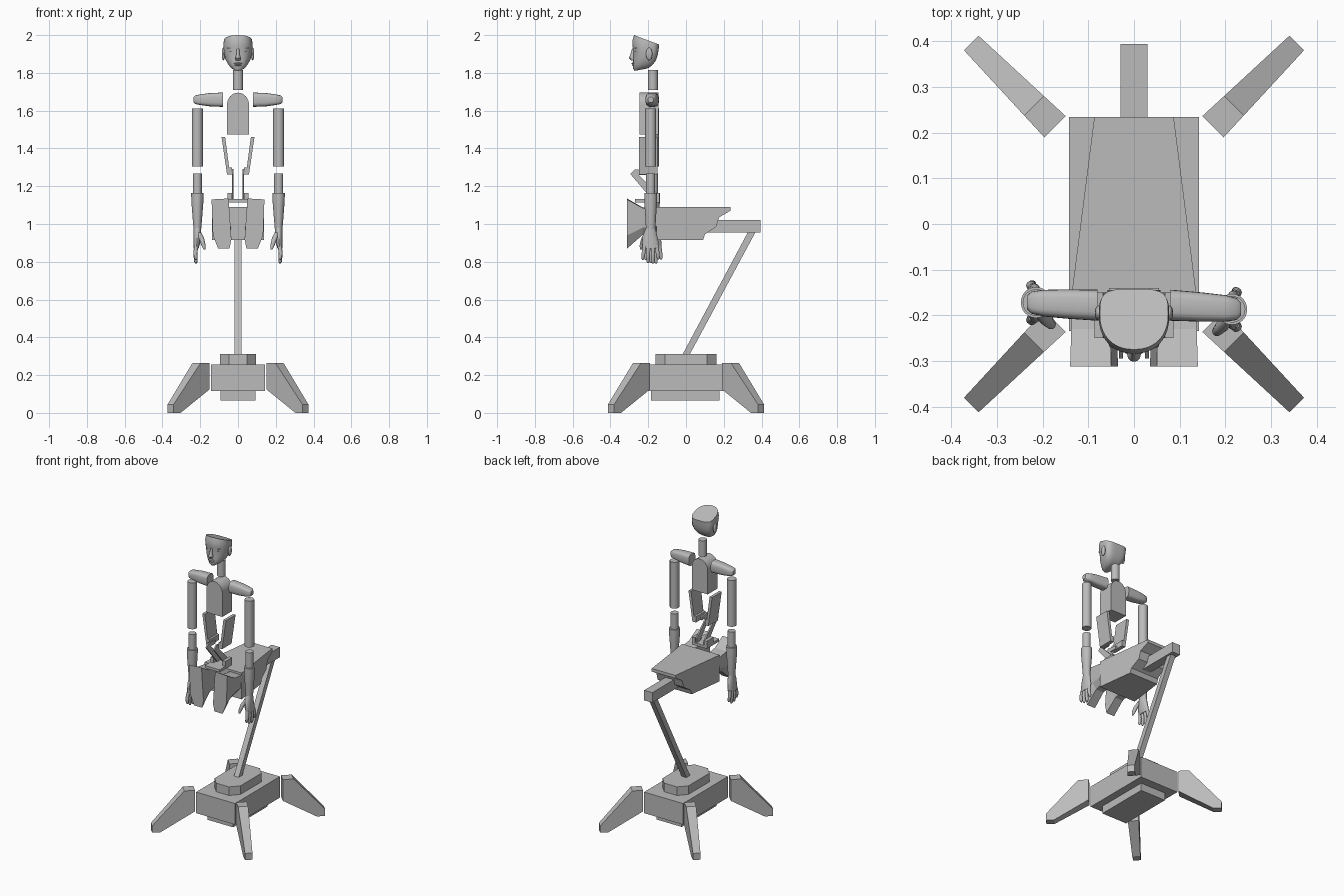
import bpy, bmesh
from math import sin, cos, pi, copysign
from mathutils import Vector, Matrix

if "Cube" in bpy.data.objects:
    bpy.data.objects.remove(bpy.data.objects["Cube"])

grey = bpy.data.materials.new("plain grey")
grey.use_nodes = True
tone = (0.5, 0.5, 0.5, 1)
grey.diffuse_color = tone
grey.node_tree.nodes["Principled BSDF"].inputs["Base Color"].default_value = tone


def finish(name, bm, smooth=False):
    bmesh.ops.recalc_face_normals(bm, faces=bm.faces)
    mesh = bpy.data.meshes.new(name)
    bm.to_mesh(mesh)
    bm.free()
    mesh.materials.append(grey)
    ob = bpy.data.objects.new(name, mesh)
    bpy.context.collection.objects.link(ob)
    if smooth:
        bpy.ops.object.select_all(action="DESELECT")
        ob.select_set(True)
        bpy.context.view_layer.objects.active = ob
        bpy.ops.object.shade_smooth_by_angle(angle=0.7)
    return ob


def skin(bm, rings):
    """Join equal rings of points into a capped tube."""
    loops = [[bm.verts.new(p) for p in ring] for ring in rings]
    n = len(loops[0])
    for a, b in zip(loops, loops[1:]):
        for i in range(n):
            bm.faces.new((a[i], a[(i + 1) % n], b[(i + 1) % n], b[i]))
    bm.faces.new(loops[0][::-1])
    bm.faces.new(loops[-1])


def loft(name, rings, smooth=False):
    bm = bmesh.new()
    skin(bm, rings)
    return finish(name, bm, smooth)


def box(name, x, y, z):
    return loft(name, [[(x[i], y[0], z[0]), (x[i], y[1], z[0]),
                        (x[i], y[1], z[1]), (x[i], y[0], z[1])] for i in (0, 1)])


def side_plate(name, profile, x0, x1):
    """Extrude a (y, z) profile along x."""
    return loft(name, [[(x, y, z) for y, z in profile] for x in (x0, x1)])


def oval(c, rx, ry, n=24):
    return [(c[0] + rx * cos(2 * pi * i / n), c[1] + ry * sin(2 * pi * i / n), c[2])
            for i in range(n)]


def column(name, stations, n=24):
    """Smooth tube through (x, y, z, rx, ry) stations."""
    return loft(name, [oval(s[:3], s[3], s[4], n) for s in stations], True)


def blob(bm, c, size):
    m = Matrix.Translation(c) @ Matrix.Diagonal((*size, 1))
    bmesh.ops.create_uvsphere(bm, u_segments=16, v_segments=10, radius=1, matrix=m)


# Base: body, underside, chamfered turntable
box("base_body", (-.143, .143), (-.235, .235), (.115, .255))
box("base_underside", (-.093, .093), (-.185, .178), (.065, .115))
octagon = [(.047, -.162), (.095, -.11), (.095, .11), (.047, .162)]
octagon += [(-x, -y) for x, y in octagon]
loft("turntable", [[(x, y, z) for x, y in octagon] for z in (.255, .312)])

# Four splayed feet, tapering outward
foot = [(0, .125), (0, .265), (.065, .265), (.26, .045), (.26, 0), (.21, 0)]
for sx, px in ((1, "left"), (-1, "right")):
    for sy, py in ((1, "back"), (-1, "front")):
        rings = []
        for side in (-1, 1):
            ring = []
            for t, z in foot:
                w = side * (.033 - .04 * t)
                ring.append((sx * (.173 + (t + w) * .707), sy * (.213 + (t - w) * .707), z))
            rings.append(ring)
        loft(f"{py}_{px}_foot", rings)

# Strut and rear bar
side_plate("strut", [(-.018, .31), (.02, .31), (.368, .957), (.328, .957)], -.018, .018)
box("rear_bar", (-.03, .03), (.06, .395), (.955, 1.022))

# Tapered seat body with a cut-away rear underside
seat = [(-.157, 1.09), (.235, 1.09), (.235, 1.07), (.175, 1.035),
        (.16, .985), (.1, .945), (.09, .915), (-.157, .915)]
loft("seat_body", [[(s * (.117 - .128 * y), y, z) for y, z in seat] for s in (-1, 1)])

# Flared front guards
guard = [(.05, 1.135), (.14, 1.13), (.133, .94), (.105, .87), (.045, .87), (.035, .92)]
for s, label in ((1, "left"), (-1, "right")):
    rings = []
    for y, k in ((-.312, 1), (-.23, .55), (-.157, .45)):
        rings.append([(s * (x if k == 1 else .09 + (x - .09) * .95), y, 1.03 + (z - 1.03) * k)
                      for x, z in guard])
    loft(f"{label}_guard", rings)

# Pelvis plate, links and waist plates
box("pelvis_plate", (-.055, .055), (-.27, -.14), (1.115, 1.132))
link = [(-.295, 1.265), (-.27, 1.29), (-.2, 1.28), (-.2, 1.26), (-.25, 1.26),
        (-.15, 1.16), (-.15, 1.13), (-.18, 1.13)]
for s, label in ((1, "left"), (-1, "right")):
    box(f"{label}_hip_block", (s * .033, s * .055), (-.21, -.14), (1.13, 1.165))
    side_plate(f"{label}_link", link, s * .024, s * .033)
    box(f"{label}_link_pad", (s * .033, s * .052), (-.25, -.15), (1.262, 1.3))
    outline = [(.068, 1.46), (.087, 1.46), (.058, 1.262), (.042, 1.262)]
    loft(f"{label}_waist_plate", [[(s * x, y, z) for x, z in outline] for y in (-.25, -.15)])

# Arch-topped chest and neck
arch = [(-.058, 1.475), (.058, 1.475)]
arch += [(.058 * cos(pi * i / 16), 1.632 + .063 * sin(pi * i / 16)) for i in range(17)]
loft("chest", [[(x, y, z) for x, z in arch] for y in (-.247, -.145)], True)
column("neck", [(0, -.175, z, .026, .026) for z in (1.71, 1.815)])


# Head: rounded face, squarer back, sloping flat crown
def head_ring(zf, zb, yf, yb, w, n=40):
    ring = []
    ym = yb + (yf - yb) * .42
    for i in range(n):
        c, s = cos(2 * pi * i / n), sin(2 * pi * i / n)
        power = .55 if s > 0 else .9
        x = w * copysign(abs(c) ** power, c)
        y = ym + (yb - ym) * s ** power if s > 0 else ym - (ym - yf) * abs(s) ** power
        t = (y - yf) / (yb - yf)
        ring.append((x, y, zf + (zb - zf) * t))
    return ring


loft("head", [head_ring(*r) for r in (
    (1.811, 1.822, -.272, -.21, .02), (1.822, 1.828, -.28, -.195, .036),
    (1.845, 1.845, -.28, -.175, .052), (1.875, 1.868, -.279, -.158, .066),
    (1.91, 1.895, -.277, -.15, .073), (1.94, 1.915, -.283, -.146, .076),
    (1.97, 1.932, -.284, -.144, .077), (2.0, 1.95, -.275, -.142, .075))], True)

bm = bmesh.new()
skin(bm, [oval((0, y, z), rx, ry, 12) for y, z, rx, ry in (
    (-.276, 1.928, .007, .01), (-.283, 1.895, .009, .012),
    (-.286, 1.878, .015, .016), (-.28, 1.866, .012, .01))])
finish("nose", bm, True)

bm = bmesh.new()
blob(bm, (0, -.278, 1.85), (.022, .01, .005))
blob(bm, (0, -.277, 1.841), (.018, .01, .005))
finish("lips", bm, True)
for s, label in ((1, "left"), (-1, "right")):
    bm = bmesh.new()
    blob(bm, (s * .032, -.262, 1.913), (.015, .01, .006))
    blob(bm, (s * .034, -.262, 1.932), (.022, .012, .006))
    finish(f"{label}_eye_and_brow", bm, True)
    bm = bmesh.new()
    blob(bm, (s * .077, -.195, 1.9), (.009, .017, .034))
    finish(f"{label}_ear", bm, True)

# Arms, mirrored with slightly different depths
for s, label, ay in ((1, "left", -.187), (-1, "right", -.172)):
    # Shoulder: oval bar narrowing to a rounded outer end
    rings = []
    for x, h, d in ((.08, .038, .034), (.15, .035, .032), (.2, .028, .029),
                    (.225, .023, .024), (.235, .014, .014)):
        y = -.178 + (ay + .178) * (x - .08) / .155
        rings.append([(s * x, y + d * copysign(abs(cos(a)) ** .6, cos(a)),
                       1.658 + h * copysign(abs(sin(a)) ** .6, sin(a)))
                      for a in (2 * pi * i / 24 for i in range(24))])
    loft(f"{label}_shoulder", rings, True)

    X = s * .215
    column(f"{label}_upper_arm", [(X, ay, z, .029, .029) for z in (1.305, 1.612)])
    column(f"{label}_elbow", [(X, ay, z, .024, .024) for z in (1.16, 1.267)])
    column(f"{label}_forearm", [(X, ay, 1.165, .033, .034), (X, ay, 1.12, .032, .034),
                                (X, ay, 1.03, .025, .028), (X, ay, .97, .02, .025)])

    # Hand: palm, four fingers and an inward thumb
    bm = bmesh.new()
    skin(bm, [oval((s * x, ay + dy, z), rx, ry, 16) for x, dy, z, rx, ry in (
        (.215, 0, .98, .02, .025), (.215, -.003, .945, .02, .036),
        (.217, -.002, .905, .018, .044), (.222, 0, .87, .013, .042))])
    for k, tip in enumerate((.81, .793, .79, .812)):
        y = ay - .032 + .021 * k
        spread = (k - 1.5) * .004
        skin(bm, [oval((s * x, yy, z), r, r, 10) for x, yy, z, r in (
            (.221, y, .885, .011), (.226, y + spread, .845, .0105),
            (.223, y + spread * 1.5, tip + .01, .009), (.222, y + spread * 1.5, tip, .004))])
    skin(bm, [oval((s * x, ay + dy, z), r, r, 10) for x, dy, z, r in (
        (.208, -.02, .955, .014), (.192, -.038, .92, .014),
        (.182, -.048, .885, .011), (.178, -.052, .865, .005))])
    finish(f"{label}_hand", bm, True)
